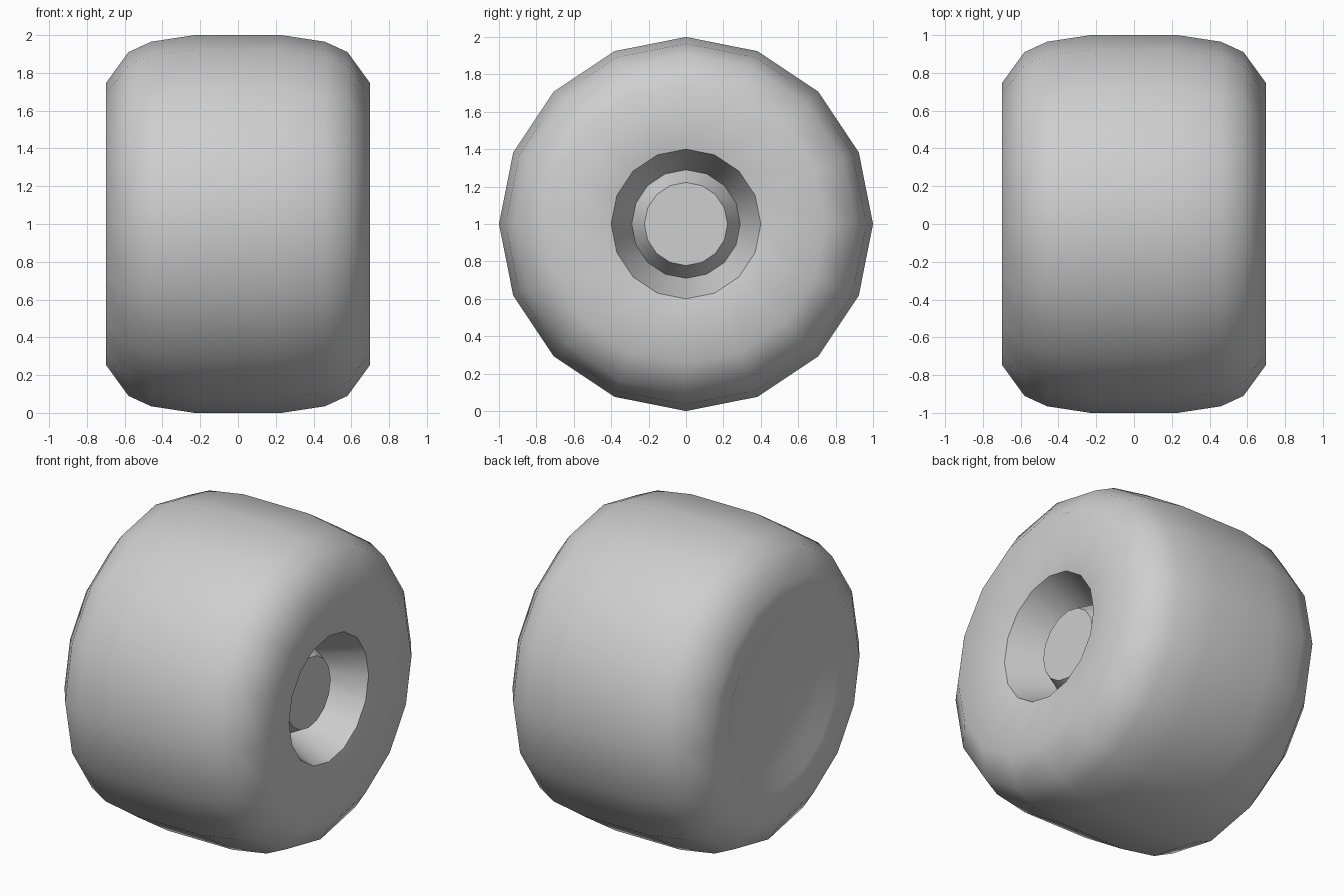
import bpy, bmesh, math

cube = bpy.data.objects.get("Cube")
if cube:
    bpy.data.objects.remove(cube, do_unlink=True)

SIDES = 16
AXLE_HEIGHT = 1.0
GREY = (0.62, 0.62, 0.62, 1)

grey = bpy.data.materials.new("plain_grey")
grey.use_nodes = True
grey.diffuse_color = GREY
grey.node_tree.nodes["Principled BSDF"].inputs["Base Color"].default_value = GREY


def lathe(name, profile):
    """Spin (x, radius) points around the x axis and close both ends."""
    bm = bmesh.new()
    rings = []
    for x, r in profile:
        angles = [math.tau * i / SIDES for i in range(SIDES)]
        rings.append([bm.verts.new((x, r * math.cos(a), r * math.sin(a))) for a in angles])
    for a, b in zip(rings, rings[1:]):
        for i in range(SIDES):
            j = (i + 1) % SIDES
            bm.faces.new((a[i], a[j], b[j], b[i]))
    bm.faces.new(rings[0])
    bm.faces.new(rings[-1])
    bmesh.ops.recalc_face_normals(bm, faces=bm.faces)
    for face in bm.faces:
        face.smooth = True
    mesh = bpy.data.meshes.new(name)
    bm.to_mesh(mesh)
    bm.free()
    mesh.set_sharp_from_angle(angle=math.radians(50))
    mesh.materials.append(grey)
    obj = bpy.data.objects.new(name, mesh)
    obj.location.z = AXLE_HEIGHT
    bpy.context.collection.objects.link(obj)
    return obj


# Rounded tyre: half of the tread profile, mirrored to the other side
shoulder = [(0.23, 1.0), (0.46, 0.965), (0.58, 0.91), (0.70, 0.745)]
tread = [(-x, r) for x, r in reversed(shoulder)] + shoulder

# Soft dish on the inner face; sloping outer face with a tapered hub recess
inner_dish = [(-0.64, 0.45), (-0.68, 0.55)]
hub_recess = [(0.64, 0.40), (0.37, 0.29)]
lathe("wheel", inner_dish + tread + hub_recess)

# Tapered axle cap rising from the recess floor
lathe("axle_cap", [(0.37, 0.29), (0.497, 0.222)])
